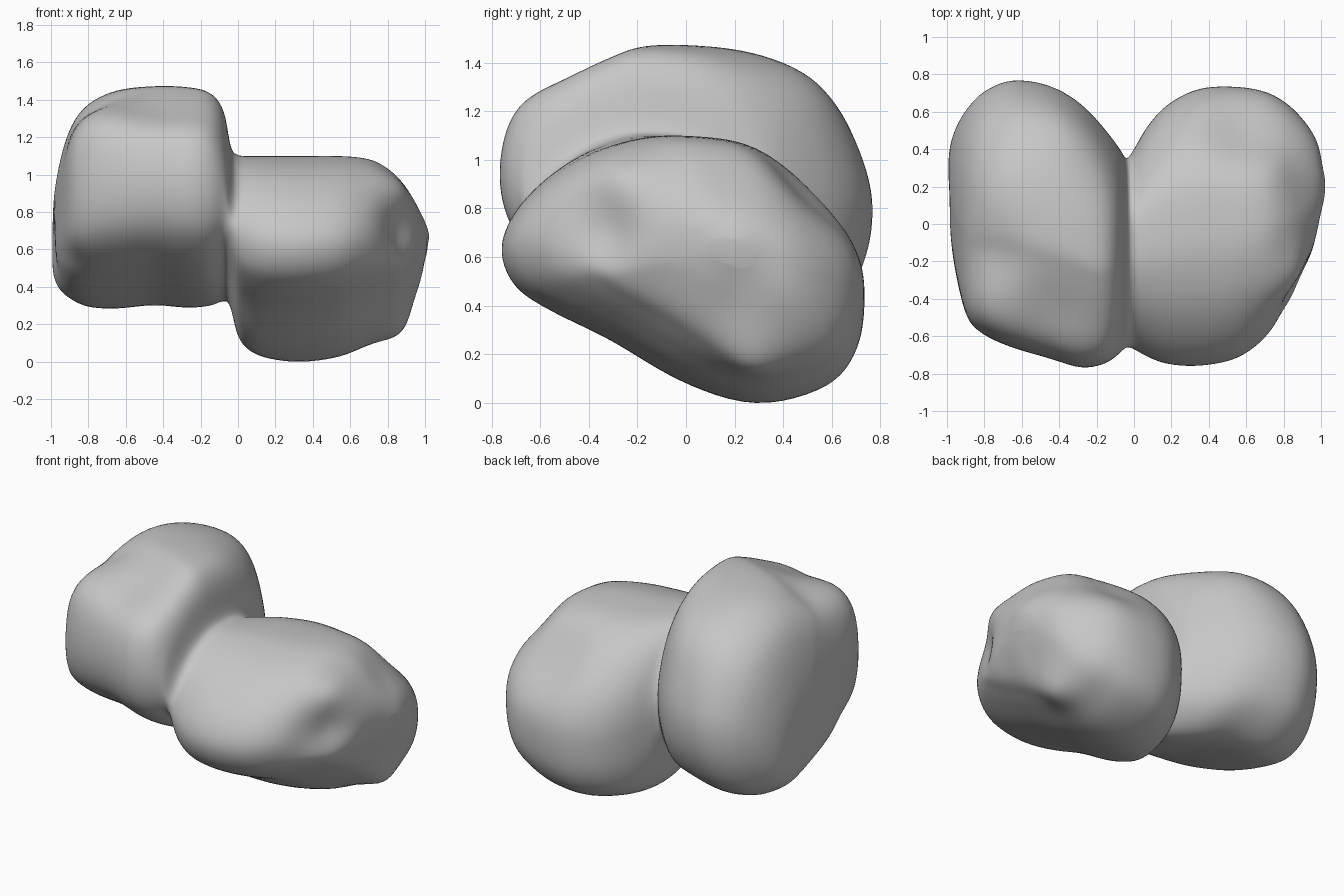
import bpy
import math
from mathutils import Vector

cube = bpy.data.objects.get("Cube")
if cube:
    bpy.data.objects.remove(cube)

# Side outlines (y, z) of the two lobes, from the front tip over the top
UPPER = [(-.77, .9), (-.75, 1.1), (-.66, 1.25), (-.45, 1.36), (-.25, 1.44), (-.1, 1.475),
         (.2, 1.45), (.45, 1.35), (.62, 1.19), (.73, .97), (.76, .78), (.72, .58),
         (.6, .4), (.35, .29), (.05, .34), (-.3, .46), (-.55, .58), (-.71, .72)]
LOWER = [(-.76, .62), (-.72, .76), (-.6, .9), (-.42, 1.02), (-.2, 1.09), (0, 1.1),
         (.25, 1.07), (.45, .96), (.62, .78), (.71, .6), (.73, .42), (.7, .22),
         (.58, .07), (.3, 0), (0, .09), (-.3, .26), (-.55, .38), (-.7, .48)]

# Body extents along x: x, y front, y back, z bottom, z top
UPPER_SPANS = [(-1, .1, .26, .54, .68), (-.985, -.05, .41, .45, .88), (-.95, -.28, .52, .38, 1.08),
               (-.89, -.5, .62, .33, 1.27), (-.8, -.59, .71, .29, 1.39), (-.65, -.66, .77, .28, 1.46),
               (-.45, -.72, .74, .3, 1.475), (-.28, -.77, .64, .285, 1.47),
               (-.15, -.745, .5, .295, 1.44), (-.075, -.69, .4, .32, 1.34)]
LOWER_SPANS = [(-.04, -.66, .35, .29, 1.15), (0, -.67, .4, .13, 1.105), (.07, -.71, .52, .05, 1.1),
               (.18, -.75, .64, .01, 1.1), (.35, -.76, .725, -.005, 1.1), (.55, -.72, .735, .025, 1.1),
               (.7, -.61, .71, .09, 1.085), (.8, -.47, .66, .14, 1.04), (.88, -.37, .59, .21, .97),
               (.95, -.24, .5, .33, .87), (.995, -.09, .4, .45, .77), (1.01, .1, .26, .57, .67)]

# Dents and bumps: centre, radius, push
RELIEF = [((.85, -.28, .9), .16, (.03, -.03, .04)),
          ((.88, -.32, .7), .14, (-.06, .03, -.01)),
          ((.95, -.08, .58), .16, (-.035, 0, 0)),
          ((.95, .2, .44), .15, (-.03, 0, 0)),
          ((.8, -.4, .5), .12, (.02, -.01, .02)),
          ((1, .2, .66), .12, (.02, 0, 0)),
          ((.84, .25, .9), .18, (-.03, 0, -.03)),
          ((.68, .52, .9), .25, (-.04, -.05, -.06)),
          ((.84, .26, .2), .12, (.02, 0, -.04)),
          ((-.8, -.48, 1.23), .25, (-.02, -.01, .065)),
          ((-.75, -.15, 1.42), .18, (.02, 0, -.035)),
          ((-.4, .5, 1.3), .25, (.02, .02, .02)),
          ((-.42, -.45, 1.36), .2, (0, 0, -.02)),
          ((-.97, .12, .62), .12, (.035, 0, 0)),
          ((-.92, -.35, .5), .12, (.03, .02, 0))]


def smooth(points, steps, closed):
    """Run a smooth curve through points of any dimension."""
    n = len(points)
    pick = (lambda i: points[i % n]) if closed else (lambda i: points[max(0, min(n - 1, i))])
    result = []
    for i in range(n if closed else n - 1):
        for s in range(steps):
            t = s / steps
            result.append([b + t / 2 * (c - a + t * (2 * a - 5 * b + 4 * c - d + t * (3 * (b - c) + d - a)))
                           for a, b, c, d in zip(pick(i - 1), pick(i), pick(i + 1), pick(i + 2))])
    if not closed:
        result.append(list(points[-1]))
    return result


def unit_outline(points):
    """Smooth an outline and fit it into the unit square."""
    dense = smooth(points, 6, True)
    ys, zs = zip(*dense)
    return [((y - min(ys)) / (max(ys) - min(ys)), (z - min(zs)) / (max(zs) - min(zs))) for y, z in dense]


def relief(co):
    """Push a surface point by every nearby dent or bump."""
    moved = co.copy()
    for centre, radius, push in RELIEF:
        moved += Vector(push) * math.exp(-((co - Vector(centre)).length / radius) ** 2)
    return moved


# Loft both lobes and the neck as one skin
upper, lower = unit_outline(UPPER), unit_outline(LOWER)
count = len(upper)
verts = []
for x, y0, y1, z0, z1 in smooth(UPPER_SPANS + LOWER_SPANS, 5, False):
    w = max(0, min(1, (x + .2) / .25))
    w = w * w * (3 - 2 * w)
    for (ya, za), (yb, zb) in zip(upper, lower):
        u, v = ya + (yb - ya) * w, za + (zb - za) * w
        verts.append(relief(Vector((x, y0 + (y1 - y0) * u, z0 + (z1 - z0) * v))))
rings = len(verts) // count
faces = [(r * count + i, r * count + (i + 1) % count, (r + 1) * count + (i + 1) % count, (r + 1) * count + i)
         for r in range(rings - 1) for i in range(count)]
faces += [tuple(reversed(range(count))), tuple(range((rings - 1) * count, rings * count))]

mesh = bpy.data.meshes.new("two_lobed_rock")
mesh.from_pydata(verts, [], faces)
rock = bpy.data.objects.new("two_lobed_rock", mesh)
bpy.context.collection.objects.link(rock)

# Soften the relief and make normals point outward
bpy.context.view_layer.objects.active = rock
rock.select_set(True)
bpy.ops.object.mode_set(mode='EDIT')
bpy.ops.mesh.select_all(action='SELECT')
bpy.ops.mesh.normals_make_consistent(inside=False)
bpy.ops.object.mode_set(mode='OBJECT')
bpy.ops.object.shade_smooth()
soften = rock.modifiers.new("soften", 'SMOOTH')
soften.factor = .5
soften.iterations = 10

# Plain grey stone
stone = bpy.data.materials.new("grey_stone")
stone.use_nodes = True
colour = (.57, .57, .57, 1)
stone.diffuse_color = colour
stone.node_tree.nodes["Principled BSDF"].inputs["Base Color"].default_value = colour
mesh.materials.append(stone)
